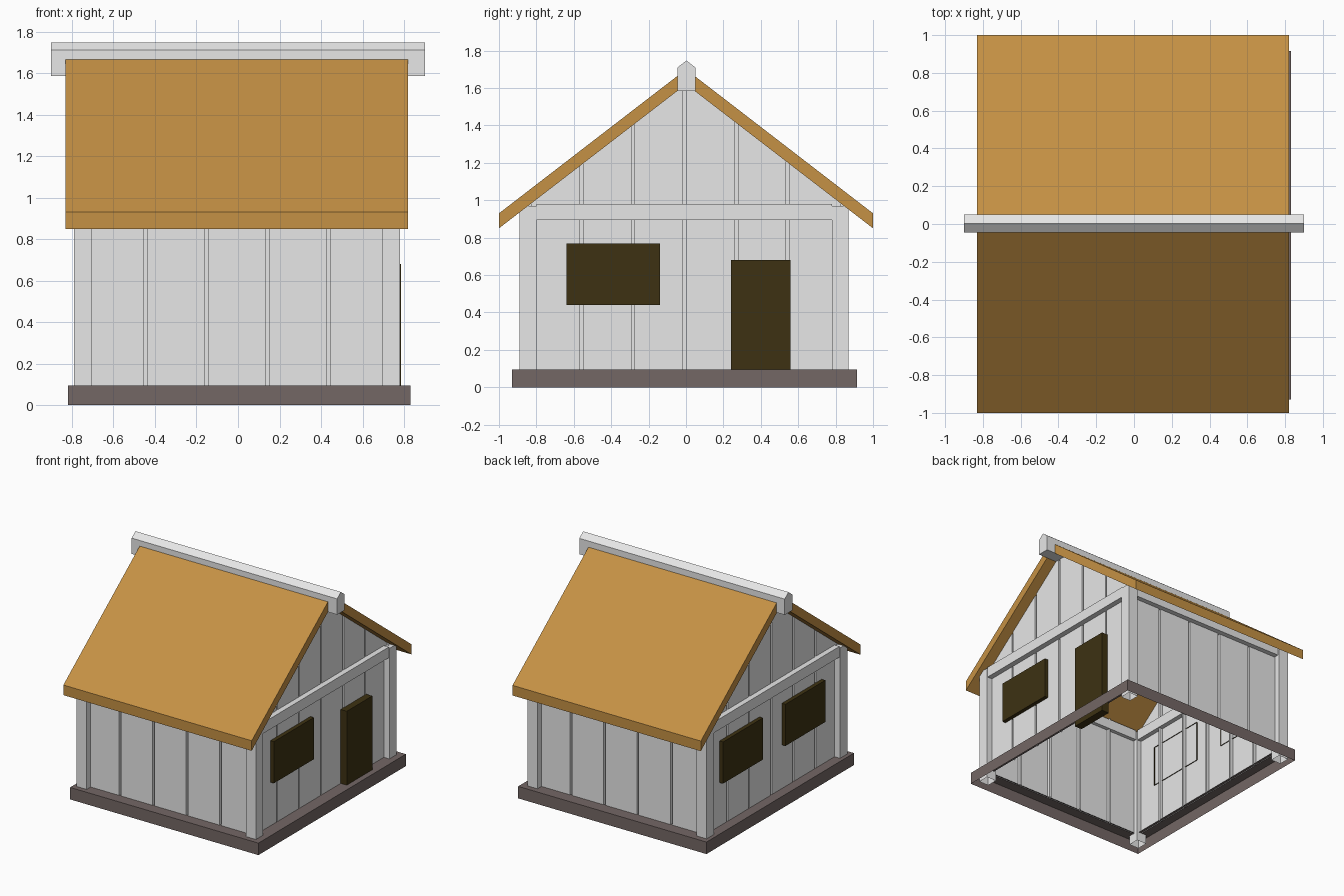
import bpy

if "Cube" in bpy.data.objects:
    bpy.data.objects.remove(bpy.data.objects["Cube"])

def material(name, rgb):
    m = bpy.data.materials.new(name)
    m.diffuse_color = (*rgb, 1)
    m.use_nodes = True
    m.node_tree.nodes["Principled BSDF"].inputs["Base Color"].default_value = m.diffuse_color
    return m

GREY = material("pale grey boards", (0.8, 0.8, 0.8))
OCHRE = material("ochre roof", (0.558, 0.283, 0.058))
BROWN = material("grey brown base", (0.174, 0.136, 0.130))
DARK = material("dark brown openings", (0.047, 0.031, 0.006))

CX, CY = -0.005, -0.01          # centre of the timber frame
SLOPE = 0.77


def roof_under(y):
    return 0.85 + (1 - abs(y)) * SLOPE


def mesh(name, verts, faces, mat):
    me = bpy.data.meshes.new(name)
    me.from_pydata(verts, [], faces)
    me.materials.append(mat)
    ob = bpy.data.objects.new(name, me)
    bpy.context.collection.objects.link(ob)
    return ob


def box(name, x, y, z, mat, skip=None):
    """Box from ranges; skip leaves one side open."""
    x, y, z = sorted(x), sorted(y), sorted(z)
    v = [(a, b, c) for c in z for b in y for a in x]
    sides = {"-z": (0, 2, 3, 1), "+z": (4, 5, 7, 6), "-y": (0, 1, 5, 4),
             "+y": (2, 6, 7, 3), "-x": (0, 4, 6, 2), "+x": (1, 3, 7, 5)}
    return mesh(name, v, [f for k, f in sides.items() if k != skip], mat)


def prism_x(name, profile, x0, x1, mat):
    """Extrude a counter-clockwise (y, z) profile along x."""
    n = len(profile)
    v = [(x, y, z) for x in (x0, x1) for y, z in profile]
    f = [tuple(reversed(range(n))), tuple(range(n, 2 * n))]
    f += [(i, (i + 1) % n, (i + 1) % n + n, i + n) for i in range(n)]
    return mesh(name, v, f, mat)


def boarded_wall(name, half, grooves, place, top, flip):
    """Thin sheet with narrow grooves; place(t, depth) gives x, y."""
    plan = [(-half, 0)]
    for g in grooves:
        plan += [(g - 0.008, 0), (g - 0.008, 0.025), (g + 0.008, 0.025), (g + 0.008, 0)]
    plan.append((half, 0))
    v = []
    for t, d in plan:
        x, y = place(t, d)
        v += [(x, y, 0.09), (x, y, top(y))]
    f = [(2 * i, 2 * i + 2, 2 * i + 3, 2 * i + 1) for i in range(len(plan) - 1)]
    if flip:
        f = [tuple(reversed(q)) for q in f]
    mesh(name, v, f, GREY)


# Base: outer skirt and top ledge, open underneath and inside
def ring(x0, x1, y0, y1, z):
    return [(x0, y0, z), (x1, y0, z), (x1, y1, z), (x0, y1, z)]

verts = (ring(-0.82, 0.83, -0.93, 0.915, 0) + ring(-0.82, 0.83, -0.93, 0.915, 0.095)
         + ring(-0.72, 0.71, -0.83, 0.81, 0.095))
faces = [(k + i, k + (i + 1) % 4, k + 4 + (i + 1) % 4, k + 4 + i)
         for k in (0, 4) for i in range(4)]
mesh("base_frame", verts, faces, BROWN)

for s, side in ((-1, "front"), (1, "back")):
    # Corner posts, open at the foot
    for t, end in ((-1, "left"), (1, "right")):
        box(f"{side}_{end}_post", (CX + t * 0.698, CX + t * 0.785),
            (CY + s * 0.79, CY + s * 0.88), (0.02, 0.97), GREY, "-z")
    # Eave beams and long walls
    box(f"{side}_eave_beam", (-0.70, 0.70), (CY + s * 0.80, CY + s * 0.87), (0.90, 0.98), GREY)
    boarded_wall(f"{side}_wall", 0.75, (-0.446, -0.151, 0.141, 0.434),
                 lambda t, d, s=s: (t, CY + s * (0.83 - d)),
                 lambda y: roof_under(0.84) + 0.02, s > 0)
    # Roof slopes
    prof = [(s, 0.85), (s, 0.93), (0, 0.93 + 0.77), (0, 0.85 + 0.77)]
    if s > 0:
        prof = [prof[i] for i in (0, 1, 2, 3)]
    else:
        prof = prof[::-1]
    prism_x(f"{side}_roof_slope", prof, -0.83, 0.82, OCHRE)

for s, side in ((-1, "left"), (1, "right")):
    # Gable walls and tie beams
    boarded_wall(f"{side}_gable_wall", 0.83, (-0.558, -0.283, -0.007, 0.27, 0.543),
                 lambda t, d, s=s: (CX + s * (0.737 - d), t),
                 lambda y: roof_under(y) + 0.015, s < 0)
    box(f"{side}_tie_beam", (CX + s * 0.70, CX + s * 0.78), (-0.80, 0.78), (0.895, 0.98), GREY)

# Ridge beam with peaked top
prism_x("ridge_beam", [(-0.045, 1.585), (0.05, 1.585), (0.05, 1.71), (0.002, 1.747),
                       (-0.045, 1.71)], -0.90, 0.90, GREY)

# Windows and door, open at the back
box("right_window", (0.725, 0.763), (-0.64, -0.14), (0.44, 0.77), DARK, "-x")
for s, end in ((-1, "front"), (1, "back")):
    box(f"left_{end}_window", (-0.773, -0.735), (s * 0.14, s * 0.64), (0.44, 0.77), DARK, "+x")
box("door", (0.72, 0.785), (0.24, 0.56), (0.0, 0.68), DARK, "-x")
